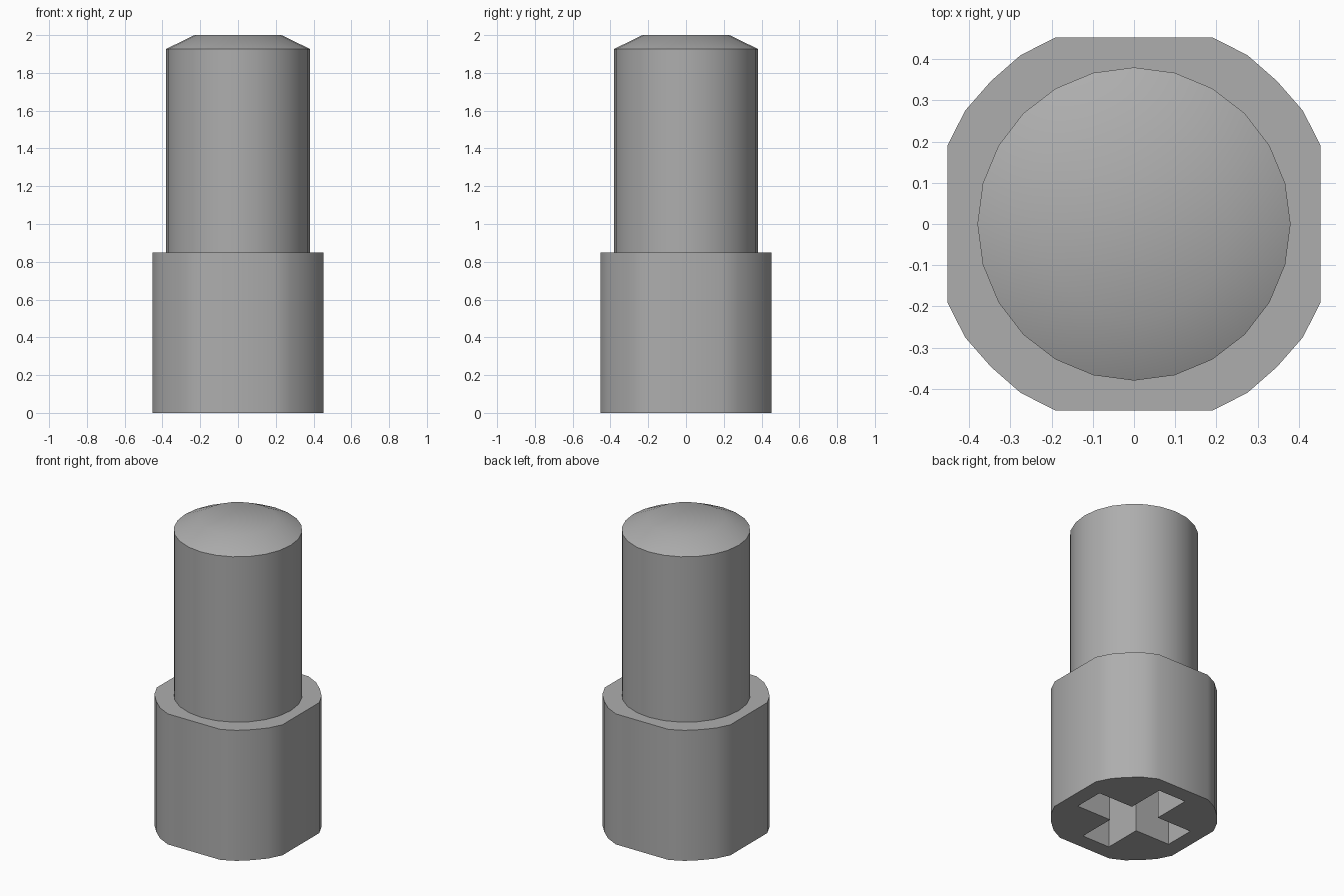
import bpy, bmesh, math

if "Cube" in bpy.data.objects:
    bpy.data.objects.remove(bpy.data.objects["Cube"], do_unlink=True)

grey = bpy.data.materials.new("light_grey_plastic")
grey.use_nodes = True
colour = (0.42, 0.42, 0.42, 1)
grey.diffuse_color = colour
grey.node_tree.nodes["Principled BSDF"].inputs["Base Color"].default_value = colour


def four_fold(points):
    """Repeat a quarter outline around the z axis."""
    out = []
    for _ in range(4):
        out += points
        points = [(-y, x) for x, y in points]
    return out


def circle(radius, sides=24):
    steps = [math.tau * i / sides for i in range(sides)]
    return [(radius * math.cos(a), radius * math.sin(a)) for a in steps]


def ring(bm, outline, z):
    return [bm.verts.new((x, y, z)) for x, y in outline]


def bridge(bm, low, high):
    n = len(low)
    for i in range(n):
        j = (i + 1) % n
        bm.faces.new((low[i], low[j], high[j], high[i]))


def fill_between(bm, outer, inner):
    """Flat face with a hole, between two closed rings."""
    edges = []
    for loop in (outer, inner):
        for a, b in zip(loop, loop[1:] + loop[:1]):
            edges.append(bm.edges.get((a, b)) or bm.edges.new((a, b)))
    bmesh.ops.triangle_fill(bm, use_beauty=True, edges=edges)


def finish(name, bm):
    bmesh.ops.recalc_face_normals(bm, faces=bm.faces)
    mesh = bpy.data.meshes.new(name)
    bm.to_mesh(mesh)
    bm.free()
    mesh.materials.append(grey)
    obj = bpy.data.objects.new(name, mesh)
    bpy.context.collection.objects.link(obj)
    bpy.ops.object.select_all(action="DESELECT")
    obj.select_set(True)
    bpy.context.view_layer.objects.active = obj
    bpy.ops.object.shade_smooth_by_angle(angle=math.radians(32))


LEDGE, SHOULDER, TOP = 0.85, 1.927, 2.0
BORE_DEPTH = 0.8
ARM, HALF = 0.35, 0.1

# Collar: square block with rounded corners and a cross-shaped socket below
collar = four_fold([(0.453, 0.19), (0.41, 0.275), (0.347, 0.347), (0.275, 0.41), (0.19, 0.453)])
cross = four_fold([(ARM, -HALF), (ARM, HALF), (HALF, HALF)])
bm = bmesh.new()
bottom, ledge = ring(bm, collar, 0), ring(bm, collar, LEDGE)
bridge(bm, bottom, ledge)
bm.faces.new(ledge)
mouth, socket_end = ring(bm, cross, 0), ring(bm, cross, BORE_DEPTH)
bridge(bm, mouth, socket_end)
bm.faces.new(socket_end)
fill_between(bm, bottom, mouth)
finish("collar", bm)

# Pin: round shaft with a chamfered, softly shaded tip
bm = bmesh.new()
foot, shoulder, tip = [ring(bm, circle(r), z) for r, z in ((0.38, LEDGE), (0.38, SHOULDER), (0.23, TOP))]
bridge(bm, foot, shoulder)
bridge(bm, shoulder, tip)
bm.faces.new(tip)
bm.faces.new(foot)
finish("pin", bm)
